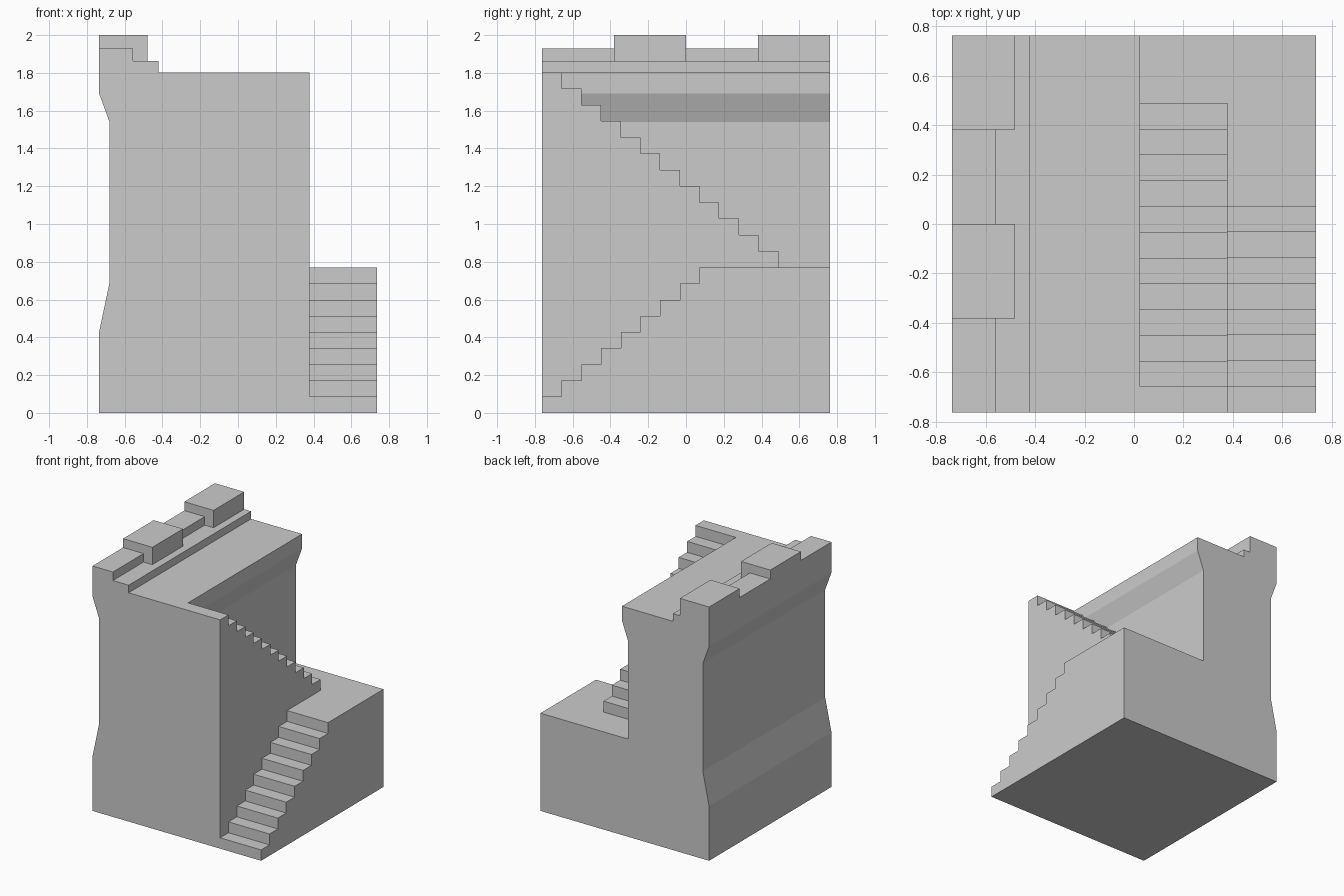
import bpy, bmesh
from mathutils import Vector

if "Cube" in bpy.data.objects:
    bpy.data.objects.remove(bpy.data.objects["Cube"])

HY = 0.762                 # half depth of the wall section
FLOOR = 0.77               # landing height
RUN = 0.1042               # step depth
RISE = FLOOR / 9           # step height


def prism(name, points, to3d, sweep):
    """Extrude a closed 2D outline into a solid."""
    bm = bmesh.new()
    face = bm.faces.new([bm.verts.new(to3d(a, b)) for a, b in points])
    ext = bmesh.ops.extrude_face_region(bm, geom=[face])
    moved = [v for v in ext["geom"] if isinstance(v, bmesh.types.BMVert)]
    bmesh.ops.translate(bm, vec=Vector(sweep), verts=moved)
    bmesh.ops.recalc_face_normals(bm, faces=bm.faces)
    mesh = bpy.data.meshes.new(name)
    bm.to_mesh(mesh)
    bm.free()
    obj = bpy.data.objects.new(name, mesh)
    bpy.context.collection.objects.link(obj)
    return obj


def along_y(name, points, y0, y1):
    return prism(name, points, lambda x, z: (x, y0, z), (0, y1 - y0, 0))


def along_x(name, points, x0, x1):
    return prism(name, points, lambda y, z: (x0, y, z), (x1 - x0, 0, 0))


# Wall with waisted sides, parapet ledges and walkway
along_y("wall", [
    (-0.735, 0), (-0.735, 0.43), (-0.68, 0.69), (-0.68, 1.54), (-0.735, 1.69),
    (-0.735, 1.93), (-0.557, 1.93), (-0.557, 1.863), (-0.42, 1.863),
    (-0.42, 1.803), (0.025, 1.803), (0.025, 1.69), (-0.03, 1.54), (-0.03, 0),
], -HY, HY)

# Battlement blocks, wrapping over the parapet onto the ledge
for i, y0 in enumerate((-HY / 2, HY / 2)):
    along_y(f"battlement_{i + 1}", [
        (-0.735, 1.93), (-0.735, 2.0), (-0.48, 2.0),
        (-0.48, 1.863), (-0.557, 1.863), (-0.557, 1.93),
    ], y0, y0 + HY / 2)

# Upper flight: descends from the walkway toward the back landing
upper = [(-HY, 0)]
for i in range(12):
    z = 1.803 - i * (1.803 - FLOOR) / 12
    upper += [(-HY + i * RUN, z), (-HY + (i + 1) * RUN, z)]
upper += [(-HY + 12 * RUN, FLOOR), (HY, FLOOR), (HY, 0)]
along_x("upper_stairs", upper, -0.03, 0.378)

# Lower flight: climbs from the front ground up to the landing
lower = [(-HY, 0)]
for i in range(9):
    z = (i + 1) * RISE
    lower += [(-HY + i * RUN, z), (-HY + (i + 1) * RUN if i < 8 else HY, z)]
lower += [(HY, 0)]
along_x("lower_stairs_and_landing", lower, 0.378, 0.735)
